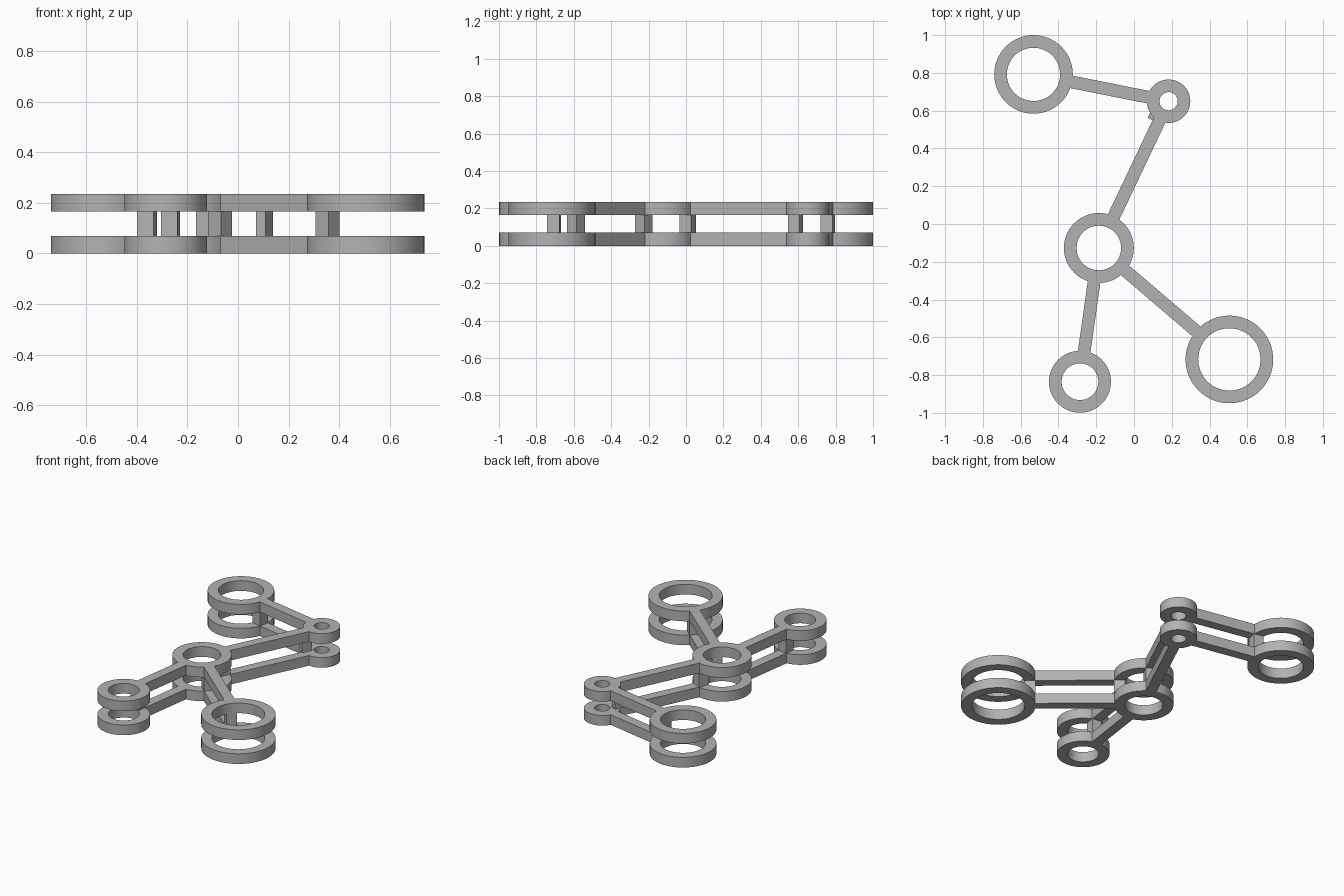
import bpy, bmesh, math
from mathutils import Matrix, Vector

cube = bpy.data.objects.get("Cube")
if cube:
    bpy.data.objects.remove(cube, do_unlink=True)

grey = bpy.data.materials.new("plain grey")
grey.use_nodes = True
grey.diffuse_color = (0.45, 0.45, 0.45, 1)
grey.node_tree.nodes["Principled BSDF"].inputs["Base Color"].default_value = (0.45, 0.45, 0.45, 1)

THICK, TOP, WALL = 0.07, 0.165, 0.067

# ring centres and outer radii
rings = {
    "back_right": (Vector((-0.532, 0.792)), 0.208),
    "back_left": (Vector((0.183, 0.65)), 0.115),
    "hub": (Vector((-0.186, -0.127)), 0.185),
    "front_right": (Vector((-0.286, -0.835)), 0.164),
    "front_left": (Vector((0.505, -0.717)), 0.232),
}
links = [("back_right", "back_left"), ("back_left", "hub"),
         ("hub", "front_right"), ("hub", "front_left")]


def make(name, bm):
    mesh = bpy.data.meshes.new(name)
    bm.to_mesh(mesh)
    bm.free()
    mesh.materials.append(grey)
    ob = bpy.data.objects.new(name, mesh)
    bpy.context.collection.objects.link(ob)
    return ob


def cylinder(name, centre, radius, low, high):
    bm = bmesh.new()
    bmesh.ops.create_cone(bm, cap_ends=True, segments=64, radius1=radius, radius2=radius,
                          depth=high - low,
                          matrix=Matrix.Translation((*centre, (low + high) / 2)))
    return make(name, bm)


def box(name, centre, direction, length, width, low, high):
    angle = math.atan2(direction.y, direction.x)
    bm = bmesh.new()
    bmesh.ops.create_cube(bm, size=1, matrix=(
        Matrix.Translation((*centre, (low + high) / 2))
        @ Matrix.Rotation(angle, 4, "Z")
        @ Matrix.Diagonal((length, width, high - low, 1))))
    return make(name, bm)


def combine(target, tool, operation):
    mod = target.modifiers.new(operation.lower(), "BOOLEAN")
    mod.operation, mod.object, mod.solver = operation, tool, "EXACT"
    bpy.ops.object.select_all(action="DESELECT")
    bpy.context.view_layer.objects.active = target
    target.select_set(True)
    bpy.ops.object.modifier_apply(modifier=mod.name)
    bpy.data.objects.remove(tool, do_unlink=True)


# lower plate: discs joined by bars, then bored out
plate = None
for centre, radius in rings.values():
    disc = cylinder("lower_plate", centre, radius, 0, THICK)
    if plate is None:
        plate = disc
        continue
    combine(plate, disc, "UNION")
for a, b in links:
    (p, r), (q, s) = rings[a], rings[b]
    d = (q - p).normalized()
    start, end = p + d * (r - WALL / 2), q - d * (s - WALL / 2)
    bar = box("bar", (start + end) / 2, d, (end - start).length, 0.067, 0, THICK)
    combine(plate, bar, "UNION")
for centre, radius in rings.values():
    combine(plate, cylinder("bore", centre, radius - WALL, -0.1, 0.2), "DIFFERENCE")
bpy.ops.object.shade_smooth_by_angle(angle=math.radians(30))

# upper plate
upper = plate.copy()
upper.data = plate.data.copy()
upper.name = "upper_plate"
upper.location.z = TOP
bpy.context.collection.objects.link(upper)

# square posts standing on the ring walls
for ring, toward in [("back_right", "back_left"), ("hub", "back_left"), ("hub", "front_left"),
                     ("front_right", "hub"), ("front_left", "hub")]:
    centre, radius = rings[ring]
    d = (rings[toward][0] - centre).normalized()
    box(ring + "_post", centre + d * (radius - WALL / 2), d, WALL, WALL, THICK, TOP)

# slimmer post under the small ring
d = (rings["hub"][0] - rings["back_left"][0]).normalized()
box("back_left_post", Vector((0.105, 0.585)), d, 0.07, 0.04, THICK, TOP)
